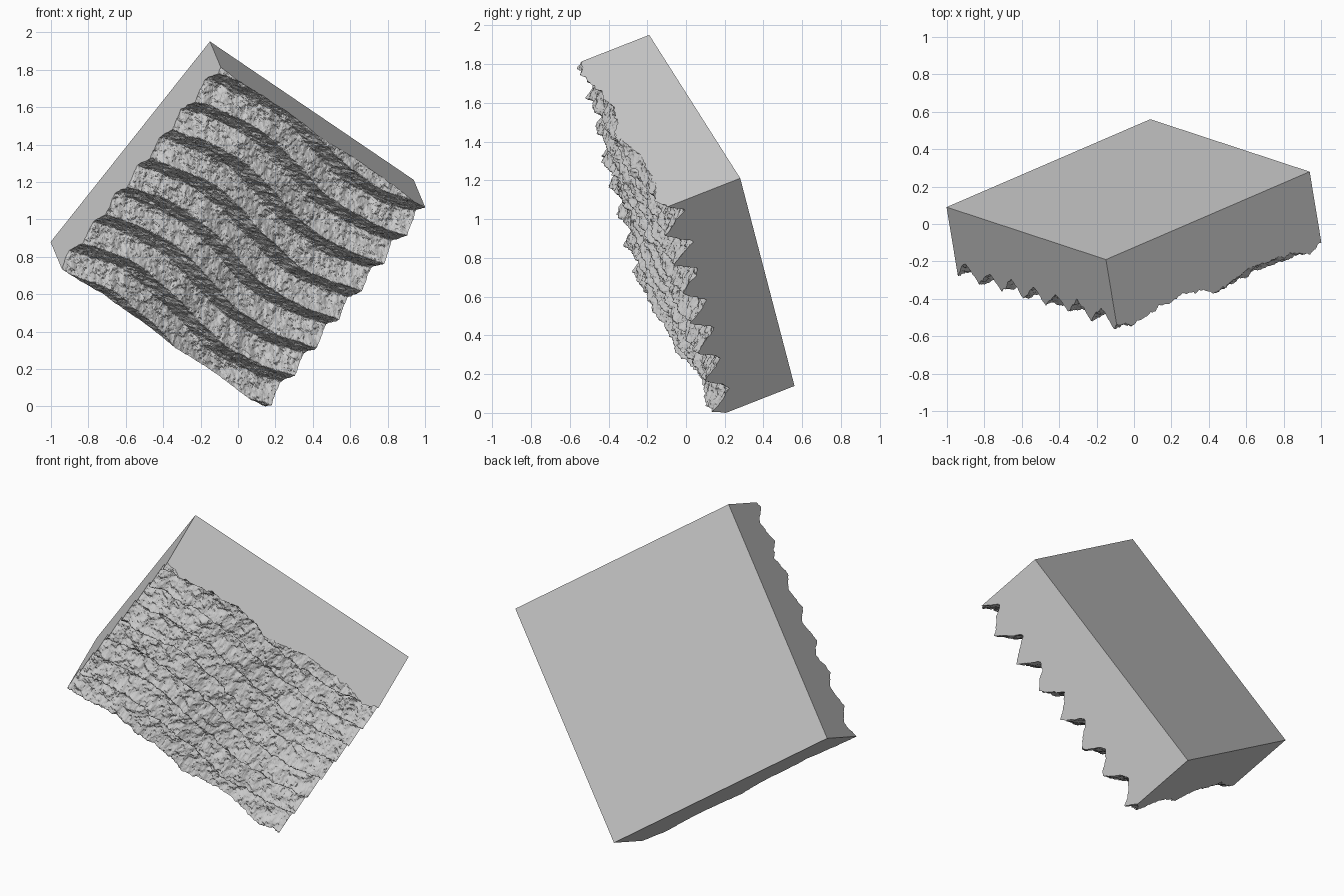
import bpy, bmesh, math
from mathutils import Vector, noise

if "Cube" in bpy.data.objects:
    bpy.data.objects.remove(bpy.data.objects["Cube"])

# Block frame: back face corner, across, down and outward directions
CORNER = Vector((-0.15, -0.19, 1.95))
ACROSS = Vector((0.779, 0.336, -0.529)).normalized()
DOWN = Vector((-0.608, 0.2, -0.765)).normalized()
OUT = DOWN.cross(ACROSS).normalized()
SIDE = 1.398
N = 270          # grid resolution of the rough face
PITCH = 0.197    # distance between ledges


def height(u, s):
    """Depth of the block at a point: wavy pointed ledges plus rock noise."""
    f = u / SIDE
    p = Vector((u, s, 0.37))
    crest = 0.035 - 0.06 * f - 0.06 * math.sin(2 * math.pi * f)
    crest += 0.012 * noise.noise(p * 5)
    t = ((s - crest) / PITCH) % 1.0
    ridge = 1 - t / 0.46 if t < 0.46 else (t - 0.46) / 0.54
    h = 0.315 + 0.02 * f + (0.095 + 0.02 * f) * ridge ** 1.15
    h += 0.018 * noise.noise(p * 7 + Vector((3, 1, 2)))
    h += 0.016 * noise.fractal(Vector((u * 18, s * 24, 5.1)), 0.7, 2.0, 4)
    return h


bm = bmesh.new()

# Rough front surface
front = []
for i in range(N + 1):
    col = []
    for j in range(N + 1):
        u, s = SIDE * i / N, SIDE * j / N
        col.append(bm.verts.new(CORNER + ACROSS * u + DOWN * s + OUT * height(u, s)))
    front.append(col)
for i in range(N):
    for j in range(N):
        bm.faces.new((front[i][j], front[i][j + 1], front[i + 1][j + 1], front[i + 1][j]))

# Flat side walls and back
rim = ([(0, j) for j in range(N)] + [(i, N) for i in range(N)]
       + [(N, j) for j in range(N, 0, -1)] + [(i, 0) for i in range(N, 0, -1)])
back = [bm.verts.new(CORNER + ACROSS * (SIDE * i / N) + DOWN * (SIDE * j / N)) for i, j in rim]
for k in range(len(rim)):
    m = (k + 1) % len(rim)
    (a, b), (c, d) = rim[k], rim[m]
    bm.faces.new((front[a][b], back[k], back[m], front[c][d]))
bm.faces.new(back)
bmesh.ops.recalc_face_normals(bm, faces=bm.faces)

# Rest on the ground
low = min(v.co.z for v in bm.verts)
bmesh.ops.translate(bm, verts=bm.verts, vec=(0, 0, -low))

mesh = bpy.data.meshes.new("rock_block")
bm.to_mesh(mesh)
bm.free()
block = bpy.data.objects.new("rock_block", mesh)
bpy.context.collection.objects.link(block)
